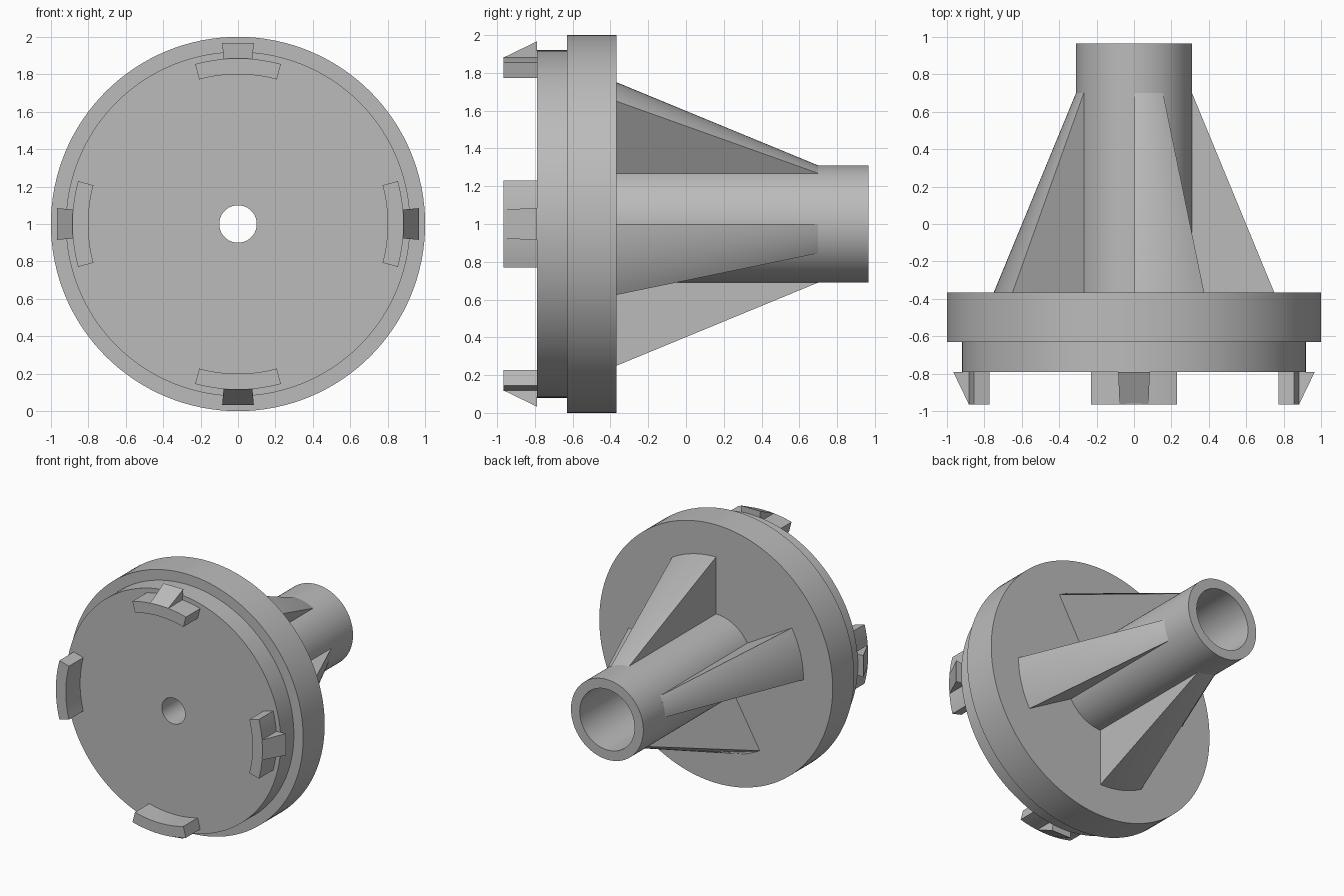
import bpy
import bmesh
from math import cos, sin, radians

if "Cube" in bpy.data.objects:
    bpy.data.objects.remove(bpy.data.objects["Cube"], do_unlink=True)

# One plain grey for the whole moulding
grey = bpy.data.materials.new("plain_grey")
grey.use_nodes = True
colour = (0.5, 0.5, 0.5, 1)
grey.diffuse_color = colour
grey.node_tree.nodes["Principled BSDF"].inputs["Base Color"].default_value = colour

AXIS_Z = 1.0


def sweep(name, profile, start, end, steps):
    """Sweep a closed (radius, y) profile around the y axis, in degrees."""
    full = abs(end - start) >= 360
    bm = bmesh.new()
    rings = []
    for i in range(steps if full else steps + 1):
        a = radians(start + (end - start) * i / steps)
        rings.append([bm.verts.new((r * cos(a), y, AXIS_Z + r * sin(a)))
                      for r, y in profile])
    n = len(profile)
    pairs = list(zip(rings, rings[1:]))
    if full:
        pairs.append((rings[-1], rings[0]))
    else:
        bm.faces.new(rings[0])
        bm.faces.new(rings[-1])
    for p, q in pairs:
        for j in range(n):
            k = (j + 1) % n
            bm.faces.new((p[j], p[k], q[k], q[j]))
    bmesh.ops.recalc_face_normals(bm, faces=bm.faces)
    mesh = bpy.data.meshes.new(name)
    bm.to_mesh(mesh)
    bm.free()
    mesh.materials.append(grey)
    obj = bpy.data.objects.new(name, mesh)
    bpy.context.collection.objects.link(obj)
    bpy.ops.object.select_all(action='DESELECT')
    obj.select_set(True)
    bpy.context.view_layer.objects.active = obj
    bpy.ops.object.shade_smooth_by_angle(angle=radians(25))
    return obj


FRONT, STEP, RIM_FRONT, RIM_BACK, TAPER_END, BACK = -0.965, -0.79, -0.63, -0.367, 0.70, 0.965
TUBE = 0.31

# Stepped disc with a small centre hole, and the hollow tube behind it
sweep("stepped_disc_and_tube", [
    (0.10, STEP), (0.92, STEP), (0.92, RIM_FRONT), (1.0, RIM_FRONT),
    (1.0, RIM_BACK), (TUBE, RIM_BACK), (TUBE, BACK), (0.235, BACK),
    (0.235, RIM_BACK), (0.10, RIM_BACK)], 0, 360, 128)

for side, angle in (("left", 0), ("top", 90), ("right", 180), ("bottom", 270)):
    # Tapering wedge rib, offset to one side of the axis
    sweep(side + "_rib", [
        (0.28, RIM_BACK - 0.02), (0.75, RIM_BACK - 0.02), (0.75, RIM_BACK),
        (TUBE, TAPER_END), (0.28, TAPER_END)], angle - 30, angle, 12)
    # Curved clip block on the front face
    sweep(side + "_clip", [
        (0.80, FRONT), (0.885, FRONT), (0.885, STEP + 0.01), (0.80, STEP + 0.01)],
        angle - 15, angle + 15, 12)
    # Sloping barb on the clip
    sweep(side + "_barb", [
        (0.86, FRONT + 0.002), (0.886, FRONT + 0.002), (0.97, STEP), (0.86, STEP)],
        angle - 5, angle + 5, 1)
